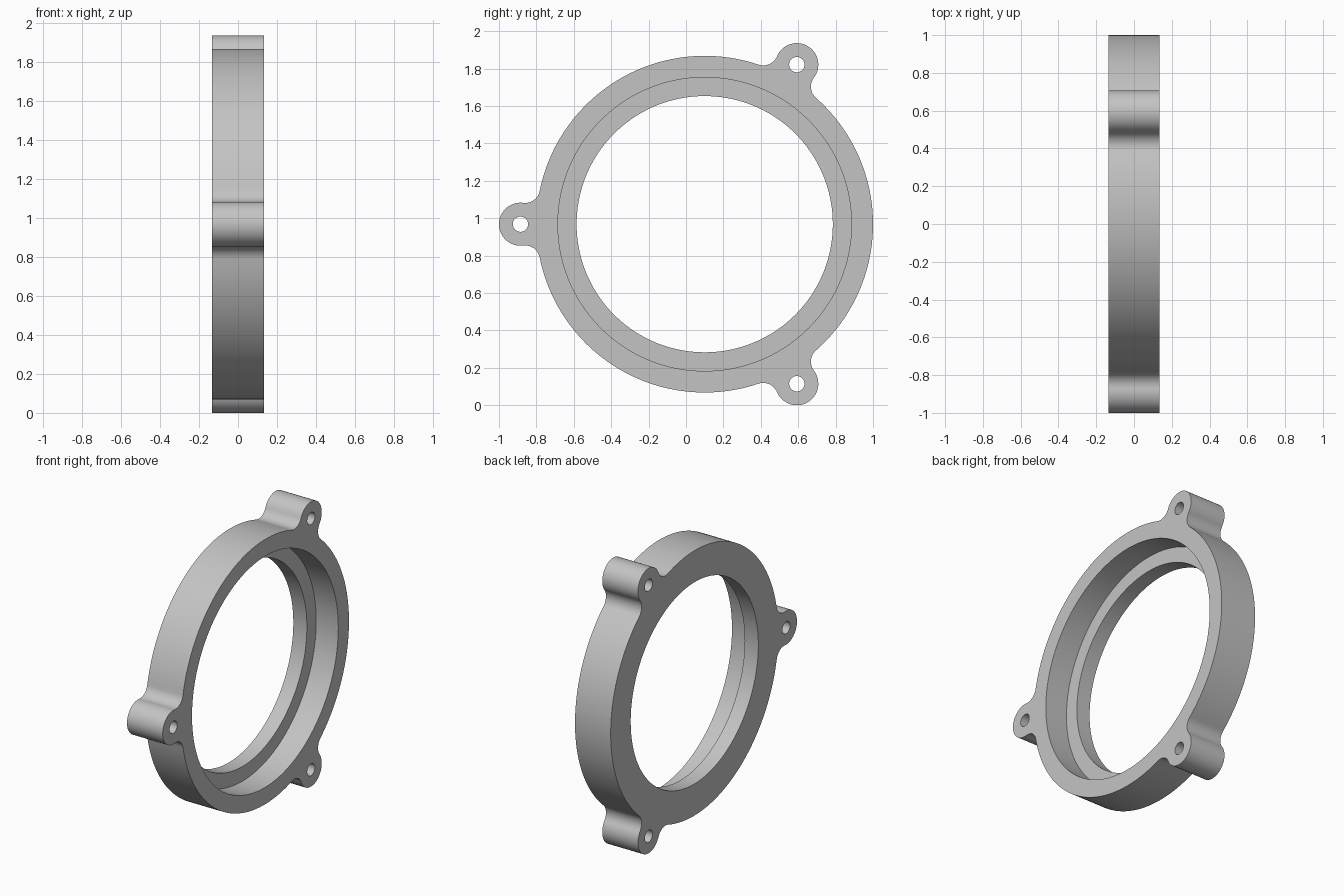
import bpy
import bmesh
from math import acos, cos, sin, pi, tau, radians
from mathutils import Matrix, Vector

if "Cube" in bpy.data.objects:
    bpy.data.objects.remove(bpy.data.objects["Cube"], do_unlink=True)

HALF = 0.134                     # half thickness along x
RING, LUG, FILLET = 0.9, 0.115, 0.08
REACH = 0.985                    # ring centre to lug centre
BORE, RECESS, RECESS_DEPTH, HOLE = 0.685, 0.785, 0.166, 0.041
CENTRE = Vector((0.1, 0.968))    # ring centre in y, z
LUG_ANGLES = [radians(a) for a in (60, 180, 300)]

grey = bpy.data.materials.new("plain grey")
grey.use_nodes = True
colour = (0.55, 0.55, 0.55, 1)
grey.diffuse_color = colour
grey.node_tree.nodes["Principled BSDF"].inputs["Base Color"].default_value = colour


def polar(angle, radius):
    return Vector((cos(angle), sin(angle))) * radius


def arc(centre, radius, start, sweep, steps):
    """Points along an arc, leaving out its end point."""
    return [centre + polar(start + sweep * i / steps, radius) for i in range(steps)]


def prism(name, points, x0, x1):
    """Extrude a closed y-z outline from x0 to x1."""
    bm = bmesh.new()
    base = bm.faces.new([bm.verts.new((x0, p.x, p.y)) for p in points])
    moved = bmesh.ops.extrude_face_region(bm, geom=[base])["geom"]
    top = [v for v in moved if isinstance(v, bmesh.types.BMVert)]
    bmesh.ops.translate(bm, verts=top, vec=(x1 - x0, 0, 0))
    if base.is_valid and len(base.link_loops if hasattr(base, "link_loops") else base.loops) and \
            sum(len(e.link_faces) > 2 for e in base.edges):
        bm.faces.remove(base)
    bmesh.ops.recalc_face_normals(bm, faces=bm.faces)
    mesh = bpy.data.meshes.new(name)
    bm.to_mesh(mesh)
    bm.free()
    obj = bpy.data.objects.new(name, mesh)
    bpy.context.collection.objects.link(obj)
    return obj


# Angles of the triangle joining ring, lug and fillet centres
a, b = RING + FILLET, LUG + FILLET
spread = acos((REACH**2 + a**2 - b**2) / (2 * REACH * a))
bend = acos((a**2 + b**2 - REACH**2) / (2 * a * b))

# Outline: fillet, lug, fillet and ring arc, three times round
outline = []
for ang in LUG_ANGLES:
    before, after = ang - spread, ang + spread
    outline += arc(CENTRE + polar(before, a), FILLET, before + pi, -bend, 12)
    outline += arc(CENTRE + polar(ang, REACH), LUG, before - bend, 2 * (spread + bend), 32)
    outline += arc(CENTRE + polar(after, a), FILLET, after + bend + pi, -bend, 12)
    outline += arc(CENTRE, RING, after, tau / 3 - 2 * spread, 48)
ring = prism("mounting_ring", outline, -HALF, HALF)
ring.data.materials.append(grey)

# Through bore, stepped recess on the +x side, and bolt holes
cutters = [
    prism("bore_cutter", arc(CENTRE, BORE, 0, tau, 144), -1, 1),
    prism("recess_cutter", arc(CENTRE, RECESS, 0, tau, 144), HALF - RECESS_DEPTH, 1),
]
for ang in LUG_ANGLES:
    hole = arc(CENTRE + polar(ang, REACH), HOLE, 0, tau, 32)
    cutters.append(prism("bolt_hole_cutter", hole, -1, 1))

bpy.ops.object.select_all(action="DESELECT")
bpy.context.view_layer.objects.active = ring
ring.select_set(True)
for cutter in cutters:
    cutter.hide_render = True
    cut = ring.modifiers.new(cutter.name, "BOOLEAN")
    cut.operation = "DIFFERENCE"
    cut.solver = "EXACT"
    cut.object = cutter
    bpy.ops.object.modifier_apply(modifier=cut.name)
for cutter in cutters:
    bpy.data.objects.remove(cutter, do_unlink=True)

bpy.ops.object.shade_smooth_by_angle(angle=radians(35))
